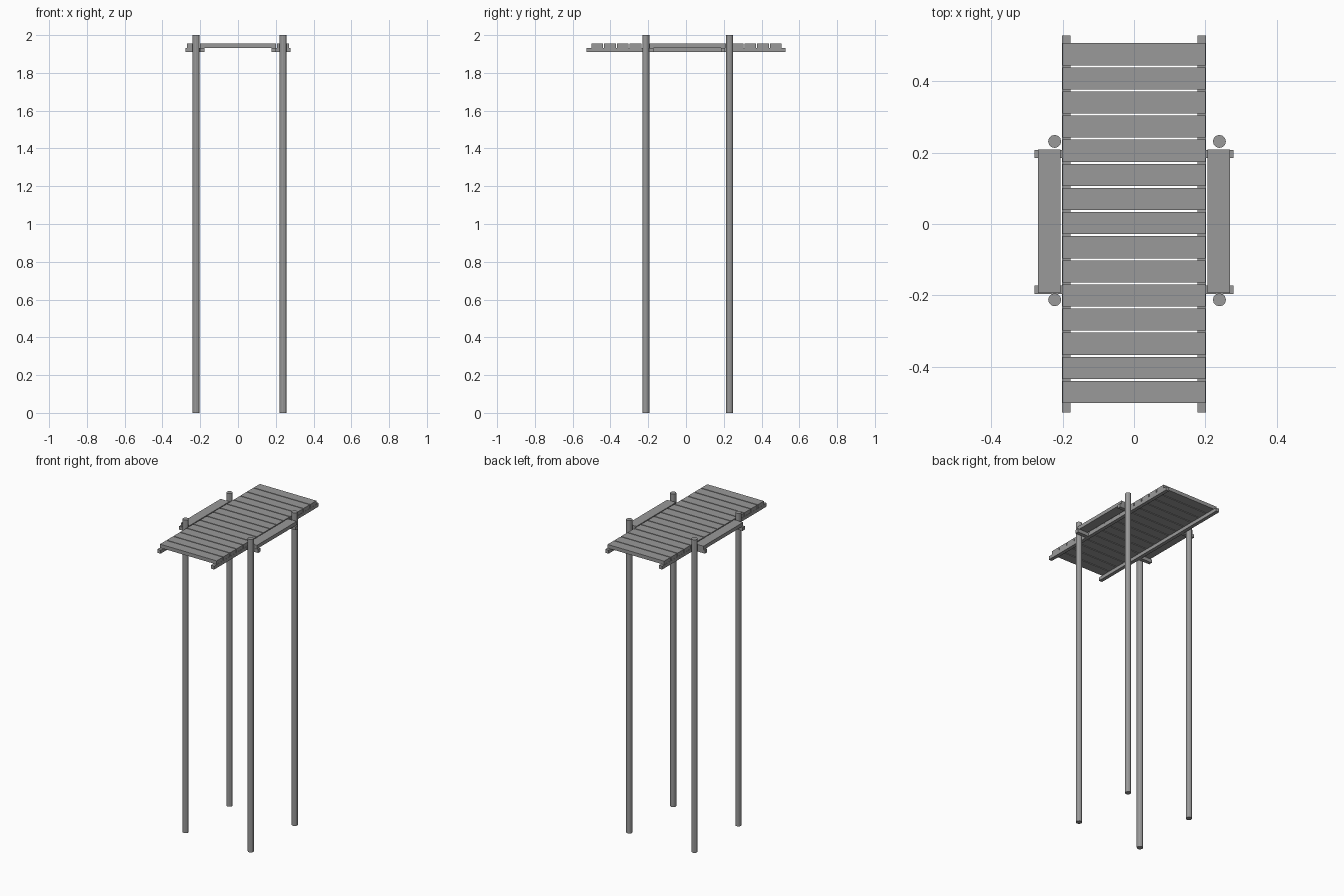
import bpy

cube = bpy.data.objects.get("Cube")
if cube:
    bpy.data.objects.remove(cube, do_unlink=True)

grey = bpy.data.materials.new("plain grey")
grey.use_nodes = True
grey.diffuse_color = (0.32, 0.32, 0.32, 1)
grey.node_tree.nodes["Principled BSDF"].inputs["Base Color"].default_value = grey.diffuse_color


def box(name, x, y, z):
    """Box from (min, max) pairs along each axis."""
    spans = (x, y, z)
    bpy.ops.mesh.primitive_cube_add(size=1, location=[(a + b) / 2 for a, b in spans])
    ob = bpy.context.object
    ob.name = name
    ob.scale = [abs(b - a) for a, b in spans]
    bpy.ops.object.transform_apply(location=False, rotation=False, scale=True)
    ob.data.materials.append(grey)


BEAM_Z = (1.91, 1.932)
BOARD_Z = (1.932, 1.955)

# Deck of evenly spaced cross boards
BOARDS, PITCH, WIDTH = 15, 0.0675, 0.062
for i in range(BOARDS):
    y = 0.0025 + (i - (BOARDS - 1) / 2) * PITCH
    box(f"deck_board_{i + 1}", (-0.2, 0.2), (y - WIDTH / 2, y + WIDTH / 2), BOARD_Z)

for side, label in ((1, "left"), (-1, "right")):
    # Long beam under the deck edge
    box(f"{label}_deck_beam", (side * 0.178, side * 0.201), (-0.528, 0.528), BEAM_Z)
    # Side plank resting on two short brackets
    box(f"{label}_side_plank", (side * 0.206, side * 0.269), (-0.193, 0.208), BOARD_Z)
    for y, end in ((-0.184, "front"), (0.196, "back")):
        box(f"{label}_{end}_bracket", (side * 0.2, side * 0.279),
            (y - 0.0115, y + 0.0115), BEAM_Z)

# Tall round posts at the four corners
for x, label in ((0.239, "left"), (-0.222, "right")):
    for y, end in ((-0.212, "front"), (0.231, "back")):
        bpy.ops.mesh.primitive_cylinder_add(vertices=12, radius=0.0182, depth=2,
                                            location=(x, y, 1))
        post = bpy.context.object
        post.name = f"{label}_{end}_post"
        post.data.materials.append(grey)
